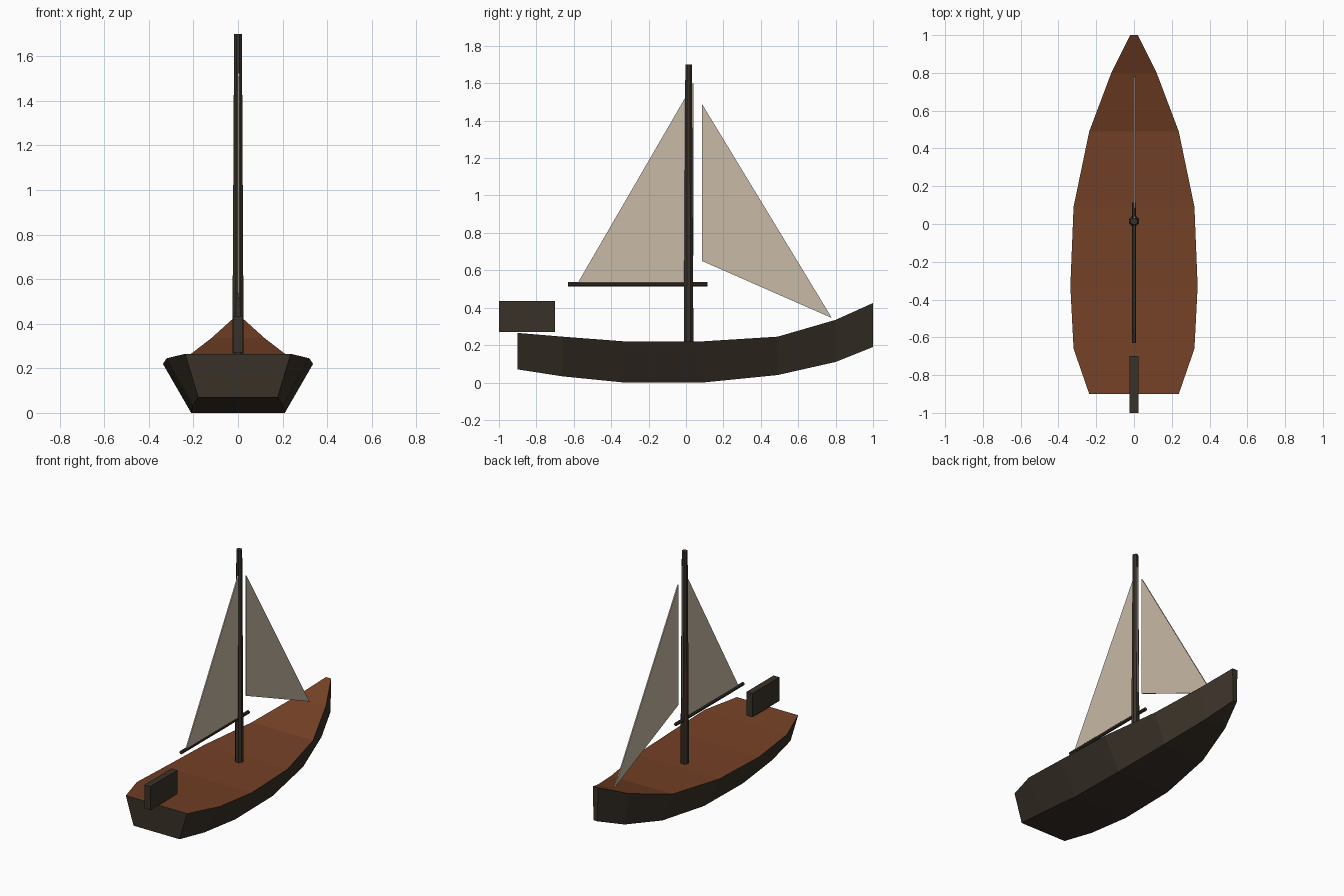
import bpy, bmesh
from math import pi
from mathutils import Matrix, Vector

cube = bpy.data.objects.get("Cube")
if cube:
    bpy.data.objects.remove(cube, do_unlink=True)


def material(name, rgb):
    m = bpy.data.materials.new(name)
    m.use_nodes = True
    m.diffuse_color = (*rgb, 1)
    m.node_tree.nodes["Principled BSDF"].inputs["Base Color"].default_value = (*rgb, 1)
    return m


dark_wood = material("dark wood", (0.042, 0.031, 0.021))
deck_wood = material("deck wood", (0.175, 0.052, 0.019))
canvas = material("canvas", (0.58, 0.49, 0.38))


def finish(name, bm, *mats):
    bmesh.ops.recalc_face_normals(bm, faces=bm.faces)
    mesh = bpy.data.meshes.new(name)
    bm.to_mesh(mesh)
    bm.free()
    for m in mats:
        mesh.materials.append(m)
    obj = bpy.data.objects.new(name, mesh)
    bpy.context.collection.objects.link(obj)
    return obj


def box(name, low, high, mat):
    bm = bmesh.new()
    low, high = Vector(low), Vector(high)
    place = Matrix.Translation((low + high) / 2) @ Matrix.Diagonal((*(high - low), 1))
    bmesh.ops.create_cube(bm, size=1, matrix=place)
    return finish(name, bm, mat)


def pole(name, start, end, r1, r2, mat, sides=8):
    bm = bmesh.new()
    start, end = Vector(start), Vector(end)
    axis = end - start
    place = (Matrix.Translation((start + end) / 2)
             @ axis.to_track_quat("Z", "Y").to_matrix().to_4x4()
             @ Matrix.Rotation(pi / sides, 4, "Z"))
    bmesh.ops.create_cone(bm, cap_ends=True, segments=sides, radius1=r1,
                          radius2=r2, depth=axis.length, matrix=place)
    return finish(name, bm, mat)


def sail(name, corners, thickness=0.008):
    bm = bmesh.new()
    sides = [[bm.verts.new((x, y, z)) for y, z in corners]
             for x in (-thickness / 2 + 0.003, thickness / 2 + 0.003)]
    for ring in sides:
        bm.faces.new(ring)
    for i in range(len(corners)):
        j = (i + 1) % len(corners)
        bm.faces.new((sides[0][i], sides[0][j], sides[1][j], sides[1][i]))
    return finish(name, bm, canvas)


# Hull stations: y, deck half width, deck height, keel half width, keel height
stations = [(-0.90, 0.237, 0.265, 0.178, 0.07),
            (-0.66, 0.320, 0.245, 0.203, 0.033),
            (-0.33, 0.337, 0.22, 0.210, 0.0),
            (0.09, 0.320, 0.22, 0.203, 0.0),
            (0.49, 0.237, 0.245, 0.160, 0.04),
            (0.80, 0.120, 0.335, 0.085, 0.11),
            (1.00, 0.020, 0.425, 0.015, 0.19)]
bm = bmesh.new()
rings = [[bm.verts.new(p) for p in ((-w, y, z), (w, y, z), (b, y, k), (-b, y, k))]
         for y, w, z, b, k in stations]
for a, b in zip(rings, rings[1:]):
    for i in range(4):
        j = (i + 1) % 4
        face = bm.faces.new((a[i], a[j], b[j], b[i]))
        face.material_index = 1 if i == 0 else 0
bm.faces.new(rings[0])
bm.faces.new(rings[-1])
finish("hull", bm, dark_wood, deck_wood)

# Spars and tiller block
pole("mast", (0, 0.014, 0.2), (0, 0.014, 1.7), 0.028, 0.019, dark_wood)
pole("boom", (0, -0.63, 0.525), (0, 0.115, 0.525), 0.012, 0.012, dark_wood)
box("tiller_block", (-0.023, -1.0, 0.27), (0.023, -0.70, 0.435), dark_wood)

# Sails and the strip that carries the headsail
sail("mainsail", [(0.0, 1.53), (0.0, 0.53), (-0.58, 0.53)])
sail("headsail", [(0.085, 1.49), (0.085, 0.65), (0.78, 0.345)])
box("sail_strip", (-0.003, 0.02, 0.68), (0.007, 0.041, 1.60), canvas)
